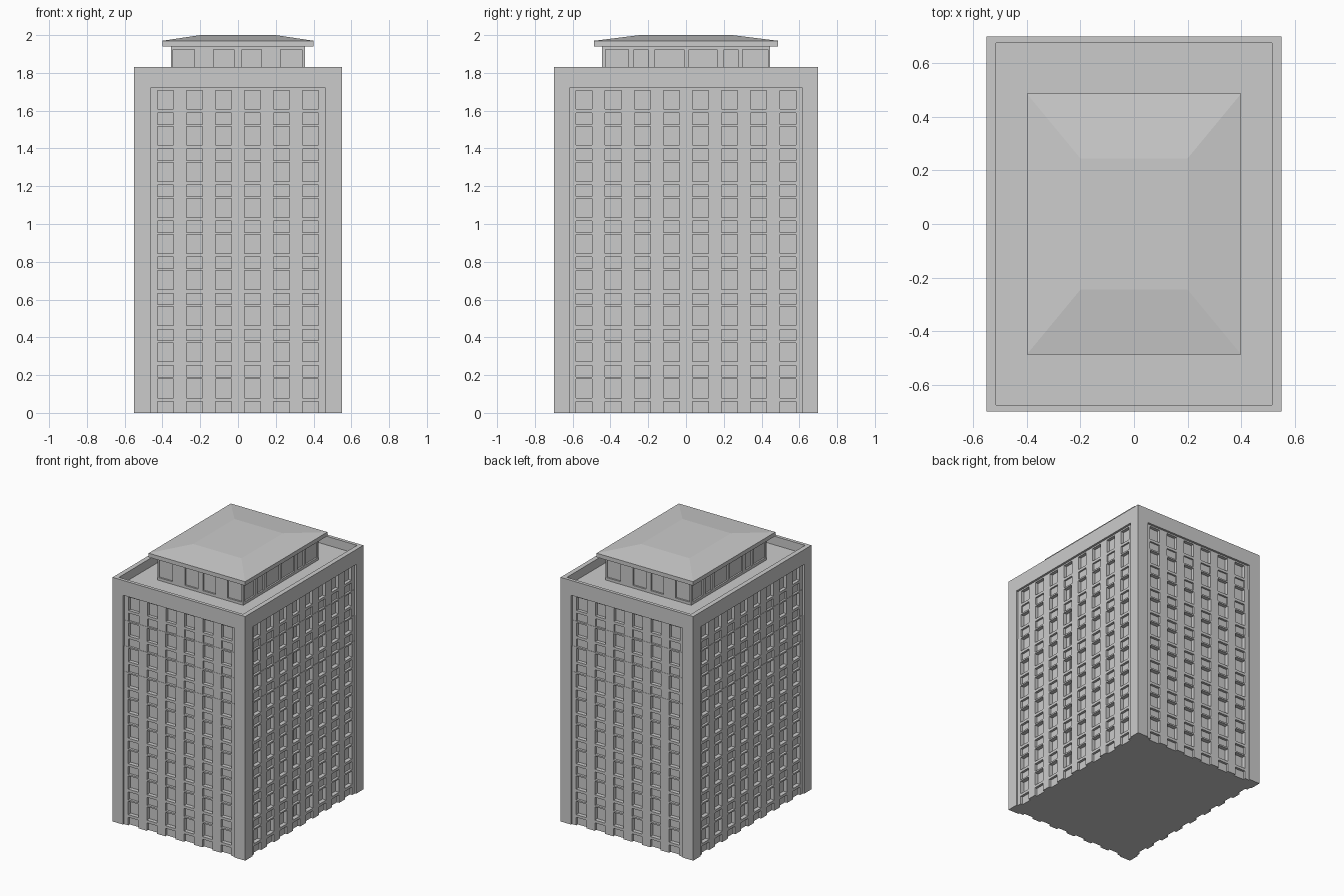
import bpy, bmesh
from math import pi
from mathutils import Vector, Matrix

cube = bpy.data.objects.get("Cube")
if cube:
    bpy.data.objects.remove(cube, do_unlink=True)

grey = bpy.data.materials.new("concrete_grey")
grey.use_nodes = True
color = (0.6, 0.6, 0.6, 1)
grey.diffuse_color = color
grey.node_tree.nodes["Principled BSDF"].inputs["Base Color"].default_value = color

HX, HY, TOP, DECK = 0.55, 0.70, 1.83, 1.765   # tower half sizes, parapet top, roof deck
BAY, FLOOR, FLOORS = 0.154, 0.191, 9          # facade module
WIN = 0.0425                                  # half window width
BACK = 0.05                                   # depth of the core behind the facade


def finish(name, bm):
    bmesh.ops.remove_doubles(bm, verts=bm.verts, dist=1e-5)
    mesh = bpy.data.meshes.new(name)
    bm.to_mesh(mesh)
    bm.free()
    mesh.materials.append(grey)
    obj = bpy.data.objects.new(name, mesh)
    bpy.context.collection.objects.link(obj)
    return obj


def relief(bm, side, dist, us, zs, depth):
    """Stepped wall: each grid cell sits at its own depth behind the wall plane."""
    turn = Matrix.Rotation(side * pi / 2, 3, "Z")

    def quad(*pts):
        bm.faces.new([bm.verts.new(turn @ Vector((u, d - dist, z))) for u, z, d in pts])

    mid = lambda a, i: (a[i] + a[i + 1]) / 2
    for i in range(len(us) - 1):
        for j in range(len(zs) - 1):
            u0, u1, z0, z1 = us[i], us[i + 1], zs[j], zs[j + 1]
            d = depth(mid(us, i), mid(zs, j))
            quad((u0, z0, d), (u1, z0, d), (u1, z1, d), (u0, z1, d))
            below = depth(mid(us, i), mid(zs, j - 1)) if j else BACK
            if abs(below - d) > 1e-6:
                quad((u0, z0, below), (u1, z0, below), (u1, z0, d), (u0, z0, d))
            left = depth(mid(us, i - 1), mid(zs, j)) if i else d
            if abs(left - d) > 1e-6:
                quad((u0, z0, left), (u0, z0, d), (u0, z1, d), (u0, z1, left))


def rect_loft(bm, rings, cap_start=False, cap_end=True):
    """Skin a series of rectangles given as (half x, half y, z)."""
    loops = [[bm.verts.new((sx * hx, sy * hy, z))
              for sx, sy in ((-1, -1), (1, -1), (1, 1), (-1, 1))] for hx, hy, z in rings]
    for a, b in zip(loops, loops[1:]):
        for k in range(4):
            n = (k + 1) % 4
            bm.faces.new((a[k], a[n], b[n], b[k]))
    if cap_start:
        bm.faces.new(loops[0][::-1])
    if cap_end:
        bm.faces.new(loops[-1])


# Tower facades: corner piers, bay piers, spandrels, sills and recessed windows
def tower_depth(bays):
    def depth(u, z):
        half = bays * BAY / 2
        if abs(u) > half or z > FLOOR * FLOORS:
            return 0.0
        in_strip = abs((u + half) % BAY - BAY / 2) < WIN
        level = z % FLOOR
        if in_strip and 0.08 < level < 0.18:
            return 0.04
        if in_strip and level < 0.06:
            return 0.028
        return 0.01 + 0.002 * max(0, int(z / FLOOR) - 5)
    return depth


bm = bmesh.new()
for side in range(4):
    bays, half, dist = ((6, HX, HY), (8, HY, HX))[side % 2]
    edge = bays * BAY / 2
    us = [-half, -edge, edge, half]
    for b in range(bays):
        c = (b + 0.5) * BAY - edge
        us += [c - WIN, c + WIN]
    zs = [f * FLOOR + h for f in range(FLOORS) for h in (0, 0.06, 0.08, 0.18)]
    zs += [FLOORS * FLOOR, TOP]
    relief(bm, side, dist, sorted(us), zs, tower_depth(bays))
finish("tower_facades", bm)

# Underside of the tower
bm = bmesh.new()
bm.faces.new([bm.verts.new((sx * (HX - BACK), sy * (HY - BACK), 0))
              for sx, sy in ((-1, -1), (-1, 1), (1, 1), (1, -1))])
finish("tower_underside", bm)

# Parapet rim and sunken roof deck
bm = bmesh.new()
rect_loft(bm, [(HX, HY, TOP), (HX - 0.035, HY - 0.025, TOP), (HX - 0.035, HY - 0.025, DECK)])
finish("parapet_and_deck", bm)

# Window divider bars in one column of bays
bm = bmesh.new()
for f in range(FLOORS - 1):
    place = Matrix.Translation((HX - 0.037, -BAY / 2, f * FLOOR + 0.13))
    bmesh.ops.create_cube(bm, size=1, matrix=place @ Matrix.Diagonal((0.008, 0.008, 0.09, 1)))
finish("window_bars", bm)

# Penthouse walls with inset panels
PX, PY, EAVE = 0.355, 0.445, 1.94
end_panels = [(-0.345, -0.23), (-0.13, -0.02), (0.02, 0.125), (0.225, 0.34)]
side_panels = [(-0.425, -0.305), (-0.275, -0.2), (-0.165, -0.01),
               (0.015, 0.165), (0.2, 0.275), (0.3, 0.435)]


def panel_depth(panels):
    def depth(u, z):
        inset = 1.785 < z < 1.925 and any(a < u < b for a, b in panels)
        return 0.012 if inset else 0.0
    return depth


bm = bmesh.new()
for side in range(4):
    panels, half, dist = ((end_panels, PX, PY), (side_panels, PY, PX))[side % 2]
    us = sorted([-half, half] + [u for p in panels for u in p])
    relief(bm, side, dist, us, [DECK, 1.785, 1.925, EAVE], panel_depth(panels))
finish("penthouse_walls", bm)

# Overhanging hipped roof with a flat top
bm = bmesh.new()
rect_loft(bm, [(0.4, 0.487, EAVE), (0.4, 0.487, 1.97), (0.2, 0.245, 2.0)], cap_start=True)
finish("penthouse_roof", bm)
